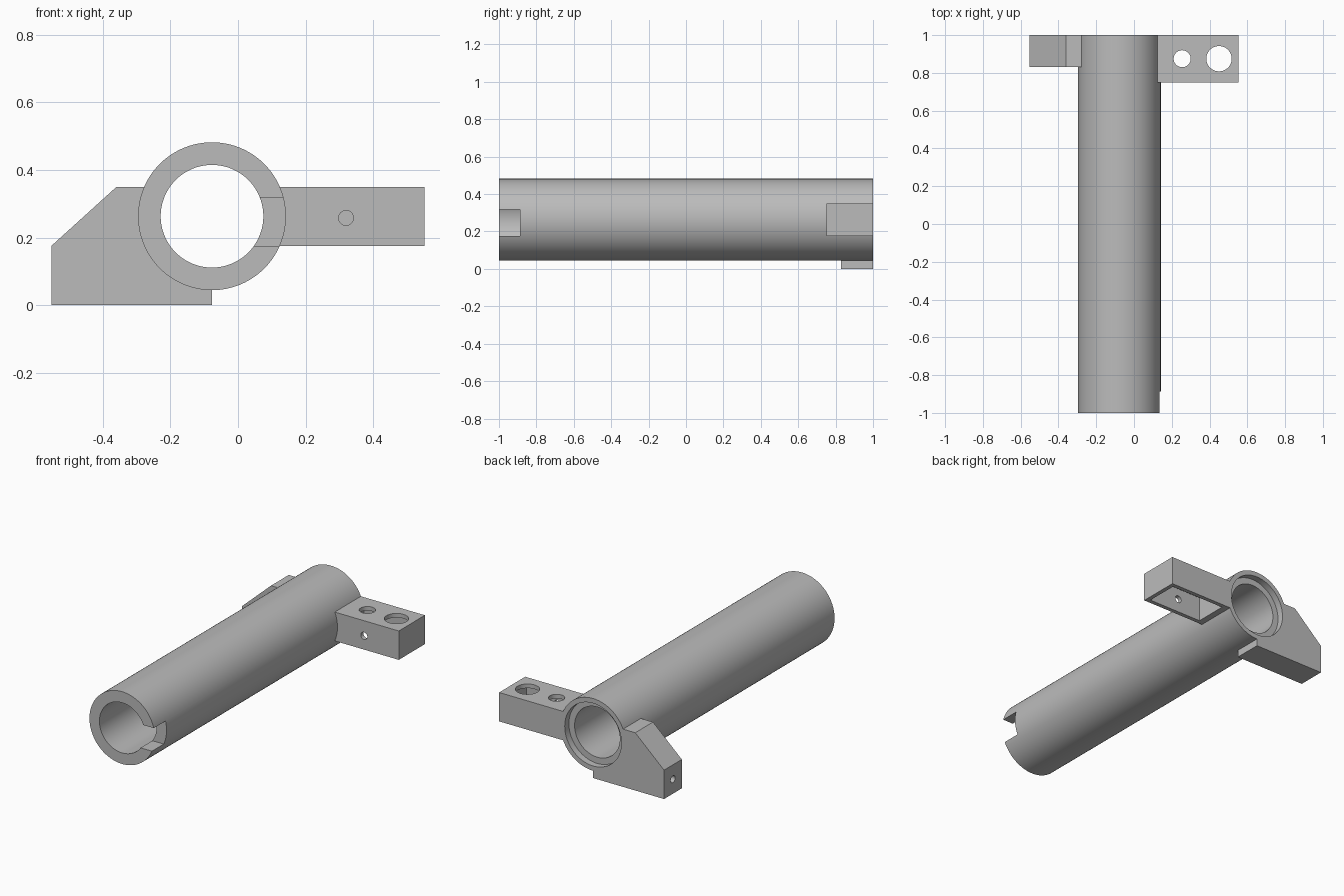
import bpy, bmesh, math
from mathutils import Matrix, Vector

if "Cube" in bpy.data.objects:
    bpy.data.objects.remove(bpy.data.objects["Cube"])

CX, CZ = -0.077, 0.263          # tube axis
R_OUT, R_IN = 0.219, 0.152

grey = bpy.data.materials.new("plain grey")
grey.diffuse_color = (0.5, 0.5, 0.5, 1)
grey.use_nodes = True
grey.node_tree.nodes["Principled BSDF"].inputs["Base Color"].default_value = grey.diffuse_color


def finish(bm, name):
    bmesh.ops.recalc_face_normals(bm, faces=bm.faces)
    me = bpy.data.meshes.new(name)
    bm.to_mesh(me)
    bm.free()
    ob = bpy.data.objects.new(name, me)
    bpy.context.collection.objects.link(ob)
    me.materials.append(grey)
    return ob


def box(name, lo, hi):
    bm = bmesh.new()
    lo, hi = Vector(lo), Vector(hi)
    m = Matrix.Translation((lo + hi) / 2) @ Matrix.Diagonal((*(hi - lo), 1))
    bmesh.ops.create_cube(bm, size=1, matrix=m)
    return finish(bm, name)


def rod(name, start, end, r, seg=48):
    start, end = Vector(start), Vector(end)
    d = end - start
    rot = d.to_track_quat('Z', 'Y').to_matrix().to_4x4()
    bm = bmesh.new()
    bmesh.ops.create_cone(bm, cap_ends=True, segments=seg, radius1=r, radius2=r,
                          depth=d.length, matrix=Matrix.Translation((start + end) / 2) @ rot)
    return finish(bm, name)


def prism(name, profile, y0, y1):
    bm = bmesh.new()
    f = bm.faces.new([bm.verts.new((x, y0, z)) for x, z in profile])
    ext = bmesh.ops.extrude_face_region(bm, geom=[f])
    bmesh.ops.translate(bm, vec=(0, y1 - y0, 0),
                        verts=[v for v in ext["geom"] if isinstance(v, bmesh.types.BMVert)])
    return finish(bm, name)


def cut(ob, *cutters):
    bpy.context.view_layer.objects.active = ob
    for c in cutters:
        mod = ob.modifiers.new("cut", 'BOOLEAN')
        mod.operation, mod.solver, mod.object = 'DIFFERENCE', 'EXACT', c
        bpy.ops.object.modifier_apply(modifier=mod.name)
        bpy.data.objects.remove(c)


def tube_core():
    return rod("core_cutter", (CX, -1.2, CZ), (CX, 1.2, CZ), R_OUT - 0.002, 128)


# Tube with bore, rear counterbore and front slot
tube = rod("tube", (CX, -1, CZ), (CX, 1, CZ), R_OUT, 128)
cut(tube,
    rod("bore", (CX, -1.2, CZ), (CX, 1.2, CZ), R_IN, 128),
    rod("counterbore", (CX, 0.96, CZ), (CX, 1.2, CZ), 0.19, 128),
    box("slot", (CX, -1.2, 0.175), (0.3, -0.887, 0.318)))

# Side arm, hollow from below, with two top holes and one front hole
arm = box("side_arm", (0.02, 0.75, 0.175), (0.553, 1, 0.35))
cut(arm,
    tube_core(),
    box("pocket", (0.163, 0.775, 0.1), (0.528, 0.975, 0.325)),
    rod("small_hole", (0.255, 0.875, 0.25), (0.255, 0.875, 0.5), 0.045),
    rod("large_hole", (0.45, 0.875, 0.25), (0.45, 0.875, 0.5), 0.067),
    rod("front_hole", (0.32, 0.6, 0.258), (0.32, 0.85, 0.258), 0.022))

# Support foot with a screw hole in its end
foot = prism("support_foot", [(-0.553, 0), (-0.077, 0), (-0.077, 0.35),
                              (-0.36, 0.35), (-0.553, 0.175)], 0.83, 1)
cut(foot,
    tube_core(),
    rod("screw_hole", (-0.7, 0.915, 0.088), (-0.35, 0.915, 0.088), 0.021))

# Smooth the round walls, keep the edges crisp
bpy.ops.object.select_all(action='DESELECT')
for ob in (tube, arm, foot):
    ob.select_set(True)
bpy.context.view_layer.objects.active = tube
bpy.ops.object.shade_smooth_by_angle(angle=math.radians(30))
